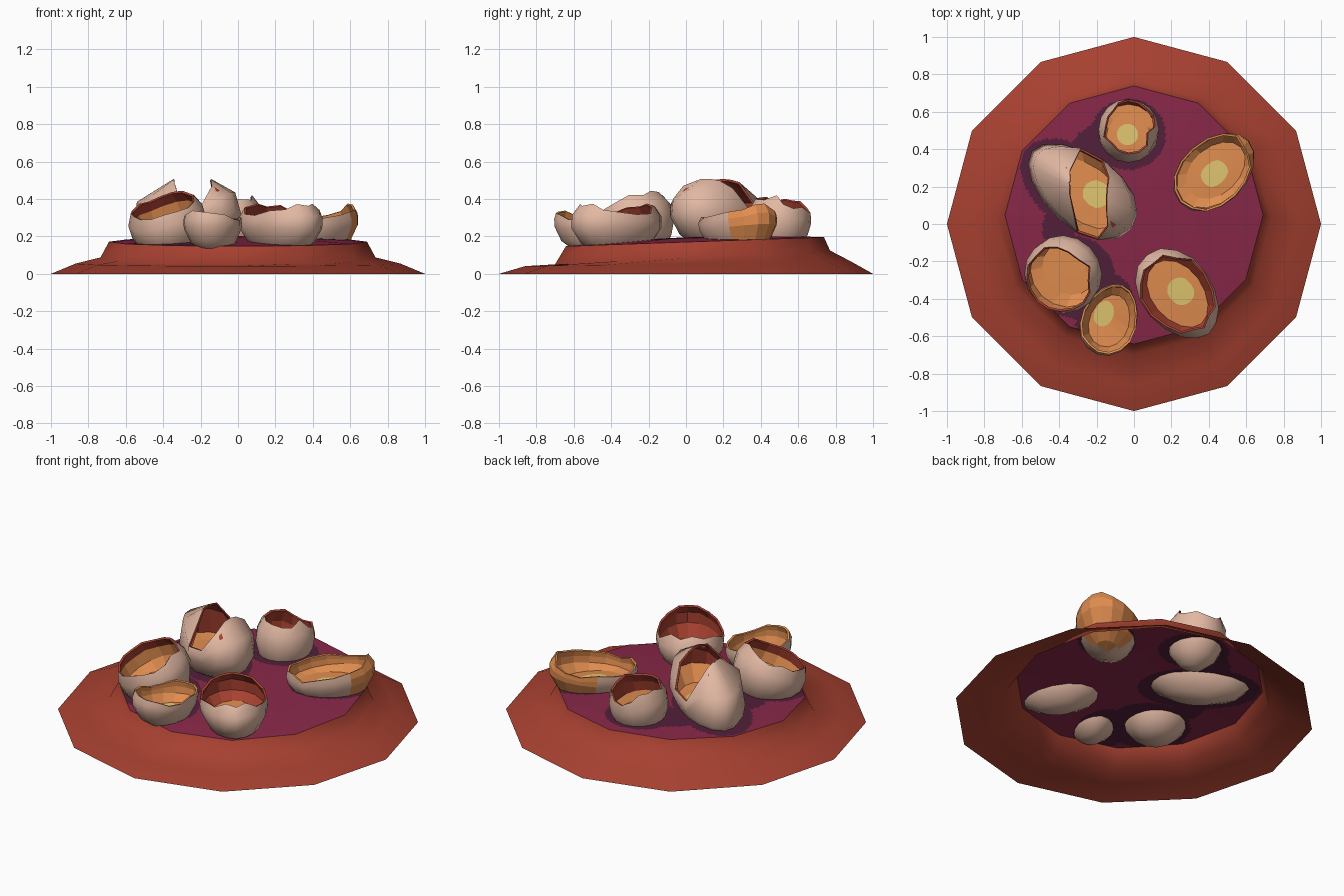
import bpy, math, random
from mathutils import Matrix, Vector

if "Cube" in bpy.data.objects:
    bpy.data.objects.remove(bpy.data.objects["Cube"])

random.seed(4)


def material(name, rgb):
    m = bpy.data.materials.new(name)
    m.diffuse_color = (*rgb, 1)
    m.use_nodes = True
    m.node_tree.nodes["Principled BSDF"].inputs["Base Color"].default_value = m.diffuse_color
    return m


RED = material("brick red", (0.385, 0.052, 0.030))
SHELL = material("pale shell", (0.76, 0.48, 0.365))
ORANGE = material("orange lining", (0.76, 0.27, 0.08))
YOLK = material("yellow yolk", (0.76, 0.57, 0.165))
PURPLE = material("purple floor", (0.25, 0.021, 0.066))
DARK = material("dark purple stain", (0.085, 0.014, 0.042))


def make(name, verts, faces, mats, index=None, smooth=None):
    me = bpy.data.meshes.new(name)
    me.from_pydata(verts, [], faces)
    for m in mats:
        me.materials.append(m)
    for i, p in enumerate(me.polygons):
        p.material_index = index[i] if index else 0
        p.use_smooth = smooth[i] if smooth else False
    ob = bpy.data.objects.new(name, me)
    bpy.context.collection.objects.link(ob)
    return ob


# Egg shells: centre, radii, yaw, taper, tilt direction and angle,
# rim (base, end lift, jag) in degrees from the bottom pole, first red ring, yolk centre
EGGS = [
    ("back_shell", (-0.03, 0.50, 0.29), (0.165, 0.17, 0.17), 0, 0.0, (0, 1), 14, (126, 0, 12), 3, (-0.035, 0.475)),
    ("large_shell", (-0.285, 0.185, 0.31), (0.35, 0.20, 0.205), -38, -0.12, (-0.79, 0.61), 9, None, 3, (-0.20, 0.16)),
    ("left_shell", (-0.38, -0.27, 0.285), (0.21, 0.21, 0.17), 45, 0.0, (-0.7, -0.7), 24, (120, 0, 6), 4, None),
    ("front_right_shell", (0.235, -0.375, 0.28), (0.275, 0.19, 0.15), -52, 0.08, (0, 1), 0, (118, 13, 8), 2, (0.25, -0.36)),
    ("right_shell", (0.43, 0.28, 0.28), (0.25, 0.175, 0.15), 42, 0.05, (-0.5, -0.5), 6, (104, 8, 9), 9, (0.43, 0.27)),
    ("front_shell", (-0.13, -0.51, 0.275), (0.20, 0.15, 0.14), 70, 0.12, (0, 1), 4, (103, 8, 6), 9, (-0.16, -0.48)),
]
SIDES = 16


def floor_height(x, y):
    return 0.17 + 0.035 * y + 0.025 * max(0, 1 - (x * x + (y - 0.05) ** 2) / 0.47)


def rim_angle(k, rim, rad, yaw):
    az = 2 * math.pi * k / SIDES
    if rim:
        return rim[0] + rim[1] * math.cos(2 * az) + random.uniform(-1, 1) * rim[2]
    # the large shell is cracked open along a front-to-back slot
    c, s = math.cos(math.radians(yaw)), math.sin(math.radians(yaw))
    wx = c * rad[0] * math.cos(az) - s * rad[1] * math.sin(az)
    ratio = min(1, (0.165 if wx > 0 else 0.035) / max(abs(wx), 0.001))
    return max(98, 180 - math.degrees(math.asin(ratio)) + random.uniform(-1, 1))


def egg(name, c, rad, yaw, taper, tilt_dir, tilt, rim, red, yolk):
    mat = (Matrix.Translation(c)
           @ Matrix.Rotation(math.radians(tilt), 4, Vector((-tilt_dir[1], tilt_dir[0], 0)))
           @ Matrix.Rotation(math.radians(yaw), 4, 'Z'))
    rims = [rim_angle(k, rim, rad, yaw) for k in range(SIDES)]
    verts, faces, index, smooth = [], [], [], []

    def point(p, inner):
        p = mat @ p
        if inner:   # shallow filled bottom, just above the nest floor
            p.z = max(p.z, floor_height(p.x, p.y) + 0.022)
        verts.append(p)

    for inner in (0, 1):
        off = len(verts)
        s = [r - 0.012 * inner for r in rad]
        deep = 1 if rim is None else 1.22
        point(Vector((0, 0, -s[2] * deep)), inner)
        for j in range(5):
            for k in range(SIDES):
                th = math.radians((22, 50, 78, (78 + rims[k]) / 2, rims[k])[j])
                az = 2 * math.pi * k / SIDES
                x = math.sin(th) * math.cos(az)
                y = math.sin(th) * math.sin(az) * (1 - taper * x)
                z = -s[2] * math.cos(th) * (deep if th < math.pi / 2 else 1)
                point(Vector((s[0] * x, s[1] * y, z)), inner)
        if inner and yolk:   # round the yolk patch and move it to its place
            for i in range(off, off + 1 + SIDES):
                d = verts[i] - verts[off] if i > off else Vector()
                if d.length > 0.075:
                    d = d.normalized() * 0.075
                x, y = yolk[0] + d.x, yolk[1] + d.y
                if i > off:
                    verts[i] = Vector((x, y, floor_height(x, y) + 0.024))
            verts[off] = Vector((*yolk, floor_height(*yolk) + 0.024))
        for j in range(5):
            for k in range(SIDES):
                k2 = (k + 1) % SIDES
                a, b = off + 1 + j * SIDES + k, off + 1 + j * SIDES + k2
                f = [off, b, a] if j == 0 else [a - SIDES, b - SIDES, b, a]
                faces.append(f[::-1] if inner else f)
                m = 0
                if inner:
                    m = 2 if j == 0 and yolk else (3 if j >= red else 1)
                elif name == "right_shell":
                    # its rear side is orange on the outside too
                    p = sum((verts[i] for i in f), Vector()) / len(f) - Vector(c)
                    m = 1 if p.x + 2 * p.y > 0.10 else 0
                index.append(m)
                smooth.append(m == 0)
    half = 1 + 5 * SIDES
    # broken rim joining outside to lining
    for k in range(SIDES):
        a, b = 1 + 4 * SIDES + k, 1 + 4 * SIDES + (k + 1) % SIDES
        faces.append([a, b, b + half, a + half])
        index.append(3 if red < 9 else 1)
        smooth.append(False)
    make(name, verts, faces, (SHELL, ORANGE, YOLK, RED), index, smooth)


for e in EGGS:
    egg(*e)

# Twelve-sided skirt: radius, y shift, height, slope along y
RINGS = [(1, 0, 0, 0), (0.87, 0.01, 0.054, 0.015), (0.735, 0.035, 0.086, 0.05), (0.69, 0.048, 0.17, 0.035)]


def ring_points(r, yc, z, slope):
    pts = []
    for k in range(12):
        a = k * math.pi / 6
        y = yc + r * math.sin(a)
        pts.append(Vector((r * math.cos(a), y, z + slope * y)))
    return pts


verts = [p for r in RINGS for p in ring_points(*r)]
faces = [(j * 12 + k, j * 12 + (k + 1) % 12, j * 12 + 12 + (k + 1) % 12, j * 12 + 12 + k)
         for j in range(3) for k in range(12)]
make("nest_skirt", verts, faces, [RED], None, [True] * len(faces))

# Nest floor: fine fan inside the top ring, stained dark around the shells
edge = ring_points(*RINGS[3])
mid = Vector((0, 0.048, 0.172))
SUB, STEPS = 18, 60
N = 12 * SUB
verts, faces, index = [mid + Vector((0, 0, 0.025))], [], []
for j in range(1, STEPS + 1):
    t = j / STEPS
    for k in range(N):
        p = edge[k // SUB].lerp(edge[(k // SUB + 1) % 12], (k % SUB) / SUB)
        verts.append(mid.lerp(p, t) + Vector((0, 0, 0.025 * (1 - t * t))))
# stain ellipses: centre x, y, radii, yaw
STAINS = [(-0.03, 0.48, 0.20, 0.19, 0), (-0.31, 0.19, 0.34, 0.21, -38), (-0.34, -0.28, 0.24, 0.22, 0),
          (-0.20, 0.44, 0.13, 0.09, 20), (-0.40, -0.02, 0.09, 0.12, 0), (-0.16, -0.46, 0.20, 0.15, 70),
          (0.43, 0.28, 0.23, 0.16, 42)]


def stained(p):
    for x, y, a, b, yaw in STAINS:
        d = Matrix.Rotation(math.radians(-yaw), 2) @ Vector((p.x - x, p.y - y))
        if (d.x / a) ** 2 + (d.y / b) ** 2 < 1:
            return 1
    return 0


for j in range(STEPS):
    for k in range(N):
        a, b = 1 + j * N + k, 1 + j * N + (k + 1) % N
        f = [0, a, b] if j == 0 else [a - N, a, b, b - N]
        faces.append(f)
        index.append(stained(sum((verts[i] for i in f), Vector()) / len(f)))
make("nest_floor", verts, faces, (PURPLE, DARK), index, [True] * len(faces))
